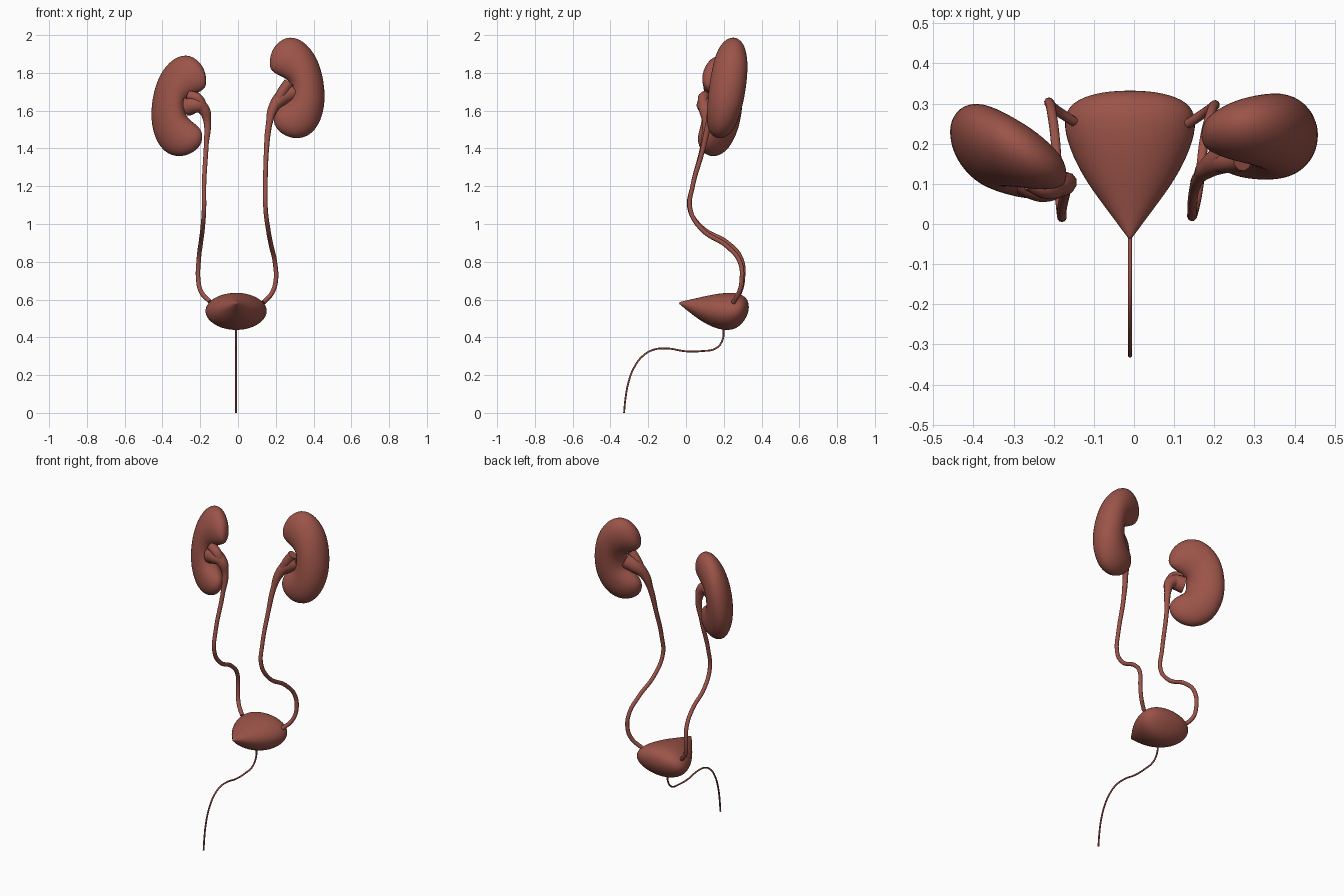
import bpy, bmesh, math
from mathutils import Vector

if "Cube" in bpy.data.objects:
    bpy.data.objects.remove(bpy.data.objects["Cube"])

# One flesh colour for every organ
flesh = bpy.data.materials.new("flesh_red")
flesh.use_nodes = True
colour = (0.33, 0.088, 0.066, 1)
flesh.diffuse_color = colour
flesh.node_tree.nodes["Principled BSDF"].inputs["Base Color"].default_value = colour

SIDES = 14
GROW = 1.04  # makes up for shrinkage under subdivision


def loft(name, start, rings, end):
    """Closed smooth body: rings are (centre, axis_u, axis_v) between two poles."""
    bm = bmesh.new()
    loops = []
    for c, u, v in rings:
        loop = []
        for i in range(SIDES):
            a = math.tau * i / SIDES
            loop.append(bm.verts.new(c + GROW * (u * math.cos(a) + v * math.sin(a))))
        loops.append(loop)
    for a, b in zip(loops, loops[1:]):
        for i in range(SIDES):
            j = (i + 1) % SIDES
            bm.faces.new((a[i], a[j], b[j], b[i]))
    for pole, loop in ((start, loops[0]), (end, loops[-1])):
        p = bm.verts.new(pole)
        for i in range(SIDES):
            bm.faces.new((p, loop[i], loop[(i + 1) % SIDES]))
    bmesh.ops.recalc_face_normals(bm, faces=bm.faces)
    for f in bm.faces:
        f.smooth = True
    mesh = bpy.data.meshes.new(name)
    bm.to_mesh(mesh)
    bm.free()
    mesh.materials.append(flesh)
    ob = bpy.data.objects.new(name, mesh)
    bpy.context.collection.objects.link(ob)
    ob.modifiers.new("smooth", "SUBSURF").levels = 2
    ob.modifiers["smooth"].render_levels = 2
    return ob


def tube(name, points):
    """Round tube through (x, y, z, radius) points."""
    curve = bpy.data.curves.new(name, "CURVE")
    curve.dimensions = "3D"
    curve.bevel_depth = 1
    curve.bevel_resolution = 3
    curve.resolution_u = 8
    curve.use_fill_caps = True
    sp = curve.splines.new("BEZIER")
    sp.bezier_points.add(len(points) - 1)
    for bp, (x, y, z, r) in zip(sp.bezier_points, points):
        bp.co = (x, y, z)
        bp.radius = r
        bp.handle_left_type = bp.handle_right_type = "AUTO"
    curve.materials.append(flesh)
    ob = bpy.data.objects.new(name, curve)
    bpy.context.collection.objects.link(ob)
    bpy.ops.object.select_all(action="DESELECT")
    ob.select_set(True)
    bpy.context.view_layer.objects.active = ob
    bpy.ops.object.convert(target="MESH")


# Kidney sections: outer x, z, inner x, z, half depth
BEAN = [
    (.185, 1.935, .172, 1.81, .04),
    (.25, 1.995, .225, 1.785, .07),
    (.34, 1.98, .27, 1.76, .085),
    (.425, 1.88, .285, 1.73, .095),
    (.463, 1.72, .282, 1.69, .097),
    (.455, 1.58, .268, 1.655, .092),
    (.395, 1.47, .235, 1.63, .082),
    (.30, 1.445, .205, 1.605, .065),
    (.225, 1.48, .188, 1.575, .035),
]


def kidney(name, side, drop, y_mid, turn, lean):
    def place(x, z):
        y = y_mid + turn * (x - .31) + lean * (z - 1.72)
        return Vector((side * x, y, z - drop))
    rings = []
    for ox, oz, ix, iz, depth in BEAN:
        o, i = place(ox, oz), place(ix, iz)
        rings.append(((o + i) / 2, (o - i) / 2, Vector((0, depth, 0))))
    loft(name, place(.165, 1.865), rings, place(.19, 1.525))


kidney("left_kidney", 1, 0, .215, .08, .14)
kidney("right_kidney", -1, .095, .17, .42, .1)

# Ureters, widening into the pelvis inside each kidney
tube("left_ureter", [
    (.29, .19, 1.70, .05), (.235, .17, 1.67, .042), (.19, .145, 1.62, .028),
    (.165, .12, 1.53, .017), (.15, .085, 1.38, .013), (.145, .035, 1.2, .012),
    (.146, .022, 1.08, .012), (.16, .085, .97, .012), (.177, .22, .88, .012),
    (.195, .285, .8, .012), (.2, .295, .7, .012), (.18, .28, .635, .012),
    (.135, .25, .585, .012)])
tube("right_ureter", [
    (-.27, .12, 1.62, .05), (-.225, .1, 1.63, .046), (-.185, .1, 1.61, .034),
    (-.163, .105, 1.54, .02), (-.168, .09, 1.42, .013), (-.18, .035, 1.2, .012),
    (-.18, .02, 1.08, .012), (-.187, .085, .98, .012), (-.197, .22, .9, .012),
    (-.207, .29, .82, .012), (-.21, .3, .7, .012), (-.195, .285, .64, .012),
    (-.15, .255, .59, .012)])

# Upper pelvis branches
tube("left_pelvis_branch", [
    (.27, .16, 1.75, .028), (.235, .155, 1.70, .028), (.19, .145, 1.62, .02)])
tube("right_pelvis_branch", [
    (-.26, .11, 1.68, .028), (-.215, .09, 1.665, .028), (-.175, .1, 1.59, .022)])

# Bladder sections along y: y, half width, top, bottom
MID = -.01
BLADDER = [
    (-.025, .012, .59, .568), (.04, .06, .603, .515), (.11, .112, .62, .467),
    (.19, .152, .634, .437), (.26, .167, .637, .44), (.305, .145, .622, .48),
    (.328, .08, .595, .525)]
loft("bladder", Vector((MID, -.042, .582)),
     [(Vector((MID, y, (t + b) / 2)), Vector((w, 0, 0)), Vector((0, 0, (t - b) / 2)))
      for y, w, t, b in BLADDER],
     Vector((MID, .334, .56)))

# Urethra
URETHRA = [(.2, .45), (.193, .385), (.16, .343), (.08, .327), (0, .326),
           (-.1, .341), (-.17, .335), (-.23, .3), (-.275, .24), (-.305, .16),
           (-.32, .08), (-.328, 0)]
tube("urethra", [(MID, y, z, .005) for y, z in URETHRA])
